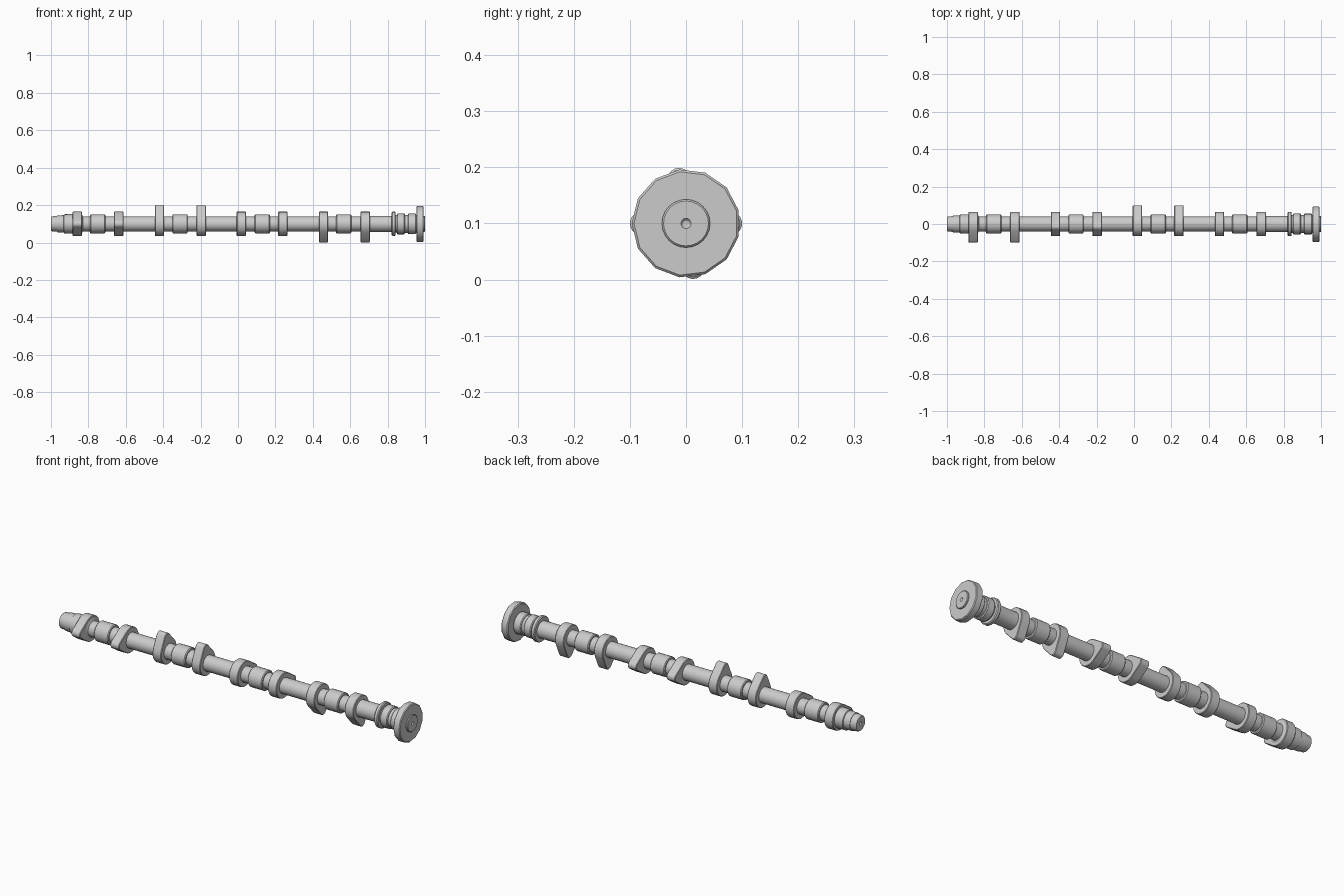
import bpy, bmesh, math

if "Cube" in bpy.data.objects:
    bpy.data.objects.remove(bpy.data.objects["Cube"])

AXIS_Z = 0.1


def finish(name, bm, angle=32):
    bmesh.ops.recalc_face_normals(bm, faces=bm.faces)
    mesh = bpy.data.meshes.new(name)
    bm.to_mesh(mesh)
    bm.free()
    ob = bpy.data.objects.new(name, mesh)
    ob.location.z = AXIS_Z
    bpy.context.collection.objects.link(ob)
    bpy.ops.object.select_all(action='DESELECT')
    bpy.context.view_layer.objects.active = ob
    ob.select_set(True)
    bpy.ops.object.shade_smooth_by_angle(angle=math.radians(angle))
    return ob


def lathe(name, profile, sides):
    """Revolve (x, radius) points round the x axis; radius 0 closes with a point."""
    bm = bmesh.new()
    rings = []
    for x, r in profile:
        if r == 0:
            rings.append([bm.verts.new((x, 0, 0))] * sides)
            continue
        ring = []
        for i in range(sides):
            a = math.pi + 2 * math.pi * i / sides
            ring.append(bm.verts.new((x, r * math.cos(a), r * math.sin(a))))
        rings.append(ring)
    for a, b in zip(rings, rings[1:]):
        for i in range(sides):
            j = (i + 1) % sides
            bm.faces.new(list(dict.fromkeys((a[i], a[j], b[j], b[i]))))
    return finish(name, bm)


def collar(name, x0, x1, r, sides=24, bevel=0.004):
    return lathe(name, [(x0, 0), (x0, r - bevel), (x0 + bevel, r),
                        (x1 - bevel, r), (x1, r - bevel), (x1, 0)], sides)


def lobe(name, x, degrees, width=0.05):
    """Cam: base circle joined to a small nose circle by straight flanks."""
    base, nose, reach = 0.065, 0.021, 0.079
    tangent = math.acos((base - nose) / reach)
    turn = math.radians(degrees)
    outline = []
    for i in range(6):
        a = -tangent + 2 * tangent * i / 5
        outline.append((reach + nose * math.cos(a), nose * math.sin(a)))
    for i in range(17):
        a = tangent + (2 * math.pi - 2 * tangent) * i / 16
        outline.append((base * math.cos(a), base * math.sin(a)))
    bm = bmesh.new()
    layers = []
    for dx, s in ((-width / 2, 0.96), (-width / 2 + 0.003, 1),
                  (width / 2 - 0.003, 1), (width / 2, 0.96)):
        layers.append([bm.verts.new((x + dx,
                                     s * (u * math.cos(turn) - v * math.sin(turn)),
                                     s * (u * math.sin(turn) + v * math.cos(turn))))
                       for u, v in outline])
    n = len(outline)
    for a, b in zip(layers, layers[1:]):
        for i in range(n):
            j = (i + 1) % n
            bm.faces.new((a[i], a[j], b[j], b[i]))
    bm.faces.new(layers[0])
    bm.faces.new(layers[-1])
    return finish(name, bm)


# Main shaft with stepped nose and a centre drilling at each end
lathe("shaft", [(-0.985, 0), (-1, 0.009), (-1, 0.036), (-0.995, 0.04), (-0.968, 0.042),
                (-0.968, 0.045), (-0.932, 0.046), (-0.93, 0.051), (-0.885, 0.052),
                (-0.835, 0.052), (-0.83, 0.04), (0.70, 0.04), (0.70, 0.043),
                (0.82, 0.043), (0.85, 0.048), (0.955, 0.048), (0.985, 0.043),
                (0.997, 0.043), (1, 0.040), (1, 0.009), (0.985, 0)], 24)

# Four bearing journals
for k, x in enumerate((-0.75, -0.31, 0.13, 0.565)):
    collar(f"journal_{k + 1}", x - 0.041, x + 0.041, 0.051)

# Paired cam lobes: angle measured from +y towards +z
for k, (x, deg) in enumerate(((-0.86, 180), (-0.637, 180), (-0.42, 99), (-0.197, 99),
                              (0.018, 0), (0.24, 0), (0.457, 279), (0.68, 279))):
    lobe(f"cam_lobe_{k + 1}", x, deg)

# Thrust collars and seal lands behind the flange
collar("thrust_ring", 0.822, 0.843, 0.065)
collar("seal_land_inner", 0.85, 0.892, 0.056)
collar("seal_land_outer", 0.908, 0.952, 0.055)

# Thirteen-sided end flange
collar("end_flange", 0.954, 0.992, 0.0967, sides=13)
